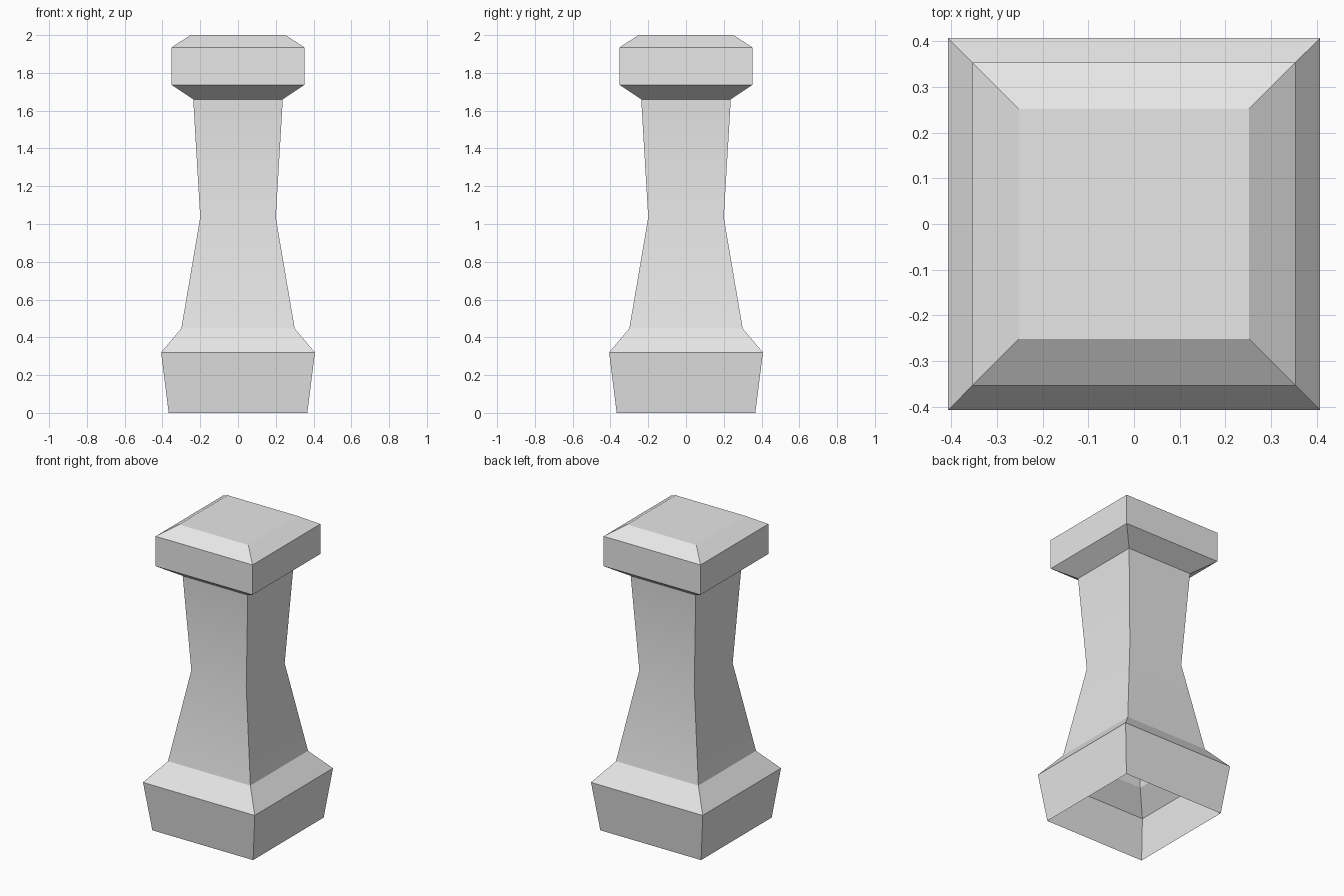
import bpy
import bmesh
import math

if "Cube" in bpy.data.objects:
    bpy.data.objects.remove(bpy.data.objects["Cube"], do_unlink=True)

# Plain grey stone
stone = bpy.data.materials.new("light_grey_stone")
stone.use_nodes = True
grey = (0.8, 0.8, 0.8, 1.0)
stone.diffuse_color = grey
stone.node_tree.nodes["Principled BSDF"].inputs["Base Color"].default_value = grey

# Half width and height of each square ring, from the open foot to the cap
profile = [
    (0.367, 0.0), (0.407, 0.32),                 # plinth
    (0.30, 0.447),                               # plinth slope
    (0.20, 1.035), (0.237, 1.66),                # waisted shaft
    (0.353, 1.737), (0.353, 1.934),              # cap block
    (0.252, 2.0),                                # cap bevel
]
corners = [(-1, -1), (1, -1), (1, 1), (-1, 1)]

# Loft the square rings into one hollow shell
bm = bmesh.new()
rings = [[bm.verts.new((x * w, y * w, z)) for x, y in corners] for w, z in profile]
for low, high in zip(rings, rings[1:]):
    for i in range(4):
        j = (i + 1) % 4
        bm.faces.new((low[i], low[j], high[j], high[i]))
bm.faces.new(rings[-1])  # flat top

mesh = bpy.data.meshes.new("pillar")
bm.to_mesh(mesh)
bm.free()
mesh.materials.append(stone)
pillar = bpy.data.objects.new("pillar", mesh)
bpy.context.collection.objects.link(pillar)

# Smooth only the gentle bend at the waist
bpy.ops.object.select_all(action="DESELECT")
pillar.select_set(True)
bpy.context.view_layer.objects.active = pillar
bpy.ops.object.shade_smooth_by_angle(angle=math.radians(20))
